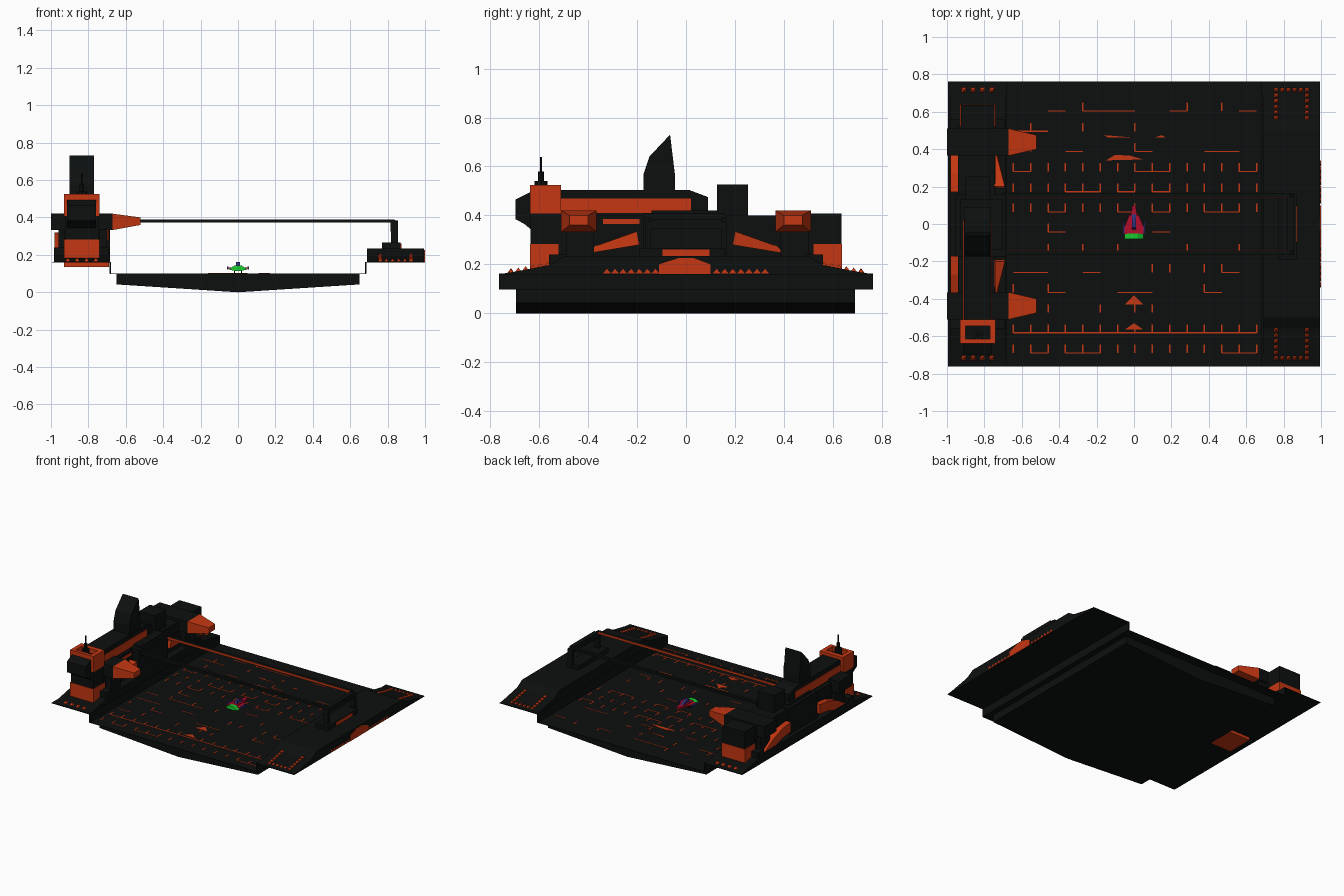
import bpy, bmesh, math, random

if "Cube" in bpy.data.objects:
    bpy.data.objects.remove(bpy.data.objects["Cube"])
random.seed(4)

def mat(name, c):
    m = bpy.data.materials.new(name)
    m.diffuse_color = (*c, 1)
    m.use_nodes = True
    m.node_tree.nodes["Principled BSDF"].inputs["Base Color"].default_value = m.diffuse_color
    return m

DARK = mat("dark", (.004, .005, .005))
RED = mat("orange_red", (.56, .038, .006))
CRIM = mat("crimson", (.45, .004, .025))
BLUE = mat("blue", (.03, .03, .2))
GREEN = mat("green", (.01, .6, .03))

def make(name, verts, faces, m):
    me = bpy.data.meshes.new(name)
    me.from_pydata(verts, [], faces)
    bm = bmesh.new()
    bm.from_mesh(me)
    bmesh.ops.recalc_face_normals(bm, faces=bm.faces)
    bm.to_mesh(me)
    bm.free()
    me.materials.append(m)
    o = bpy.data.objects.new(name, me)
    bpy.context.collection.objects.link(o)
    return o

BOXF = [(0, 1, 3, 2), (4, 6, 7, 5), (0, 4, 5, 1), (2, 3, 7, 6), (0, 2, 6, 4), (1, 5, 7, 3)]

def boxes(name, items, m):
    """several boxes (x0,x1,y0,y1,z0,z1) in one object"""
    v, f = [], []
    for x0, x1, y0, y1, z0, z1 in items:
        n = len(v)
        v += [(x, y, z) for x in (x0, x1) for y in (y0, y1) for z in (z0, z1)]
        f += [tuple(i + n for i in q) for q in BOXF]
    return make(name, v, f, m)

def box(name, x0, x1, y0, y1, z0, z1, m=DARK):
    return boxes(name, [(x0, x1, y0, y1, z0, z1)], m)

def prism(name, pts, axis, a, b, m=DARK):
    """profile in (y,z), (x,z) or (x,y) pushed along the given axis"""
    n = len(pts)
    v = []
    for t in (a, b):
        for p, q in pts:
            v.append({'x': (t, p, q), 'y': (p, t, q), 'z': (p, q, t)}[axis])
    f = [tuple(range(n)), tuple(range(n, 2 * n))]
    f += [(i, (i + 1) % n, n + (i + 1) % n, n + i) for i in range(n)]
    return make(name, v, f, m)

def frustum(name, x0, r0, x1, r1, m):
    """tapered block along x; r = (y0,y1,z0,z1)"""
    v = [(x, y, z) for x, r in ((x0, r0), (x1, r1)) for y in r[:2] for z in r[2:]]
    return make(name, v, BOXF, m)

# deck: thin landing floor over a keeled hull, stepped up to side strips
box("deck_floor", -.685, .685, -.763, .763, .097, .1)
prism("deck_hull", [(-.65, .1), (-.65, .042), (0, 0), (.65, .042), (.65, .1)], 'y', -.695, .69)
for s, n in ((-1, "left"), (1, "right")):
    box(n + "_step_wall", min(s * .68, s * .688), max(s * .68, s * .688), -.763, .763, .1, .163)
    box(n + "_side_strip", min(s * .68, s * .995), max(s * .68, s * .995), -.763, .763, .158, .163)

# deck panel lines: broken red grid
lines = []
xs = [-.645 + i * .0929 for i in range(15)]
ys = [-.69 + i * .1078 for i in range(13)]
Z = (.1, .1015)
for y in ys:
    full = abs(y + .58) < .02
    for x in xs:
        if full and x < .6:
            lines.append((x, x + .093, y - .004, y + .004, *Z))
        elif x < .6 and random.random() < .22:
            lines.append((x, x + .093, y - .003, y + .003, *Z))
        if y < -.55 or .03 < y < .3 or random.random() < .2:
            lines.append((x - .004, x + .004, y, y + .045, *Z))
boxes("deck_panel_lines", lines, RED)
for i, t in enumerate([[(-.05, -.43), (.05, -.43), (0, -.38)], [(-.05, -.565), (.05, -.565), (0, -.53)],
                       [(-.15, .34), (.05, .345), (-.02, .365), (-.1, .37)],
                       [(-.16, .475), (.0, .462), (-.14, .462)], [(.11, .462), (.17, .462), (.15, .475)]]):
    prism("deck_marking_%d" % i, t, 'z', .1, .102, RED)

# right side block with sloping ends and orange outer hatch
slope = [(-.763, .16), (-.7, .17), (-.56, .197), (-.5, .233), (.5, .233), (.56, .197), (.7, .17), (.763, .16)]
prism("right_side_block", slope, 'x', .69, .995)
prism("right_hatch", [(-.11, .16), (-.11, .2), (-.03, .226), (.03, .226), (.1, .2), (.1, .16)], 'x', .99, .999, RED)
box("gantry_foot", .77, .87, -.19, .16, .23, .265)
box("gantry_foot_plate", .87, .874, -.095, .095, .235, .26, RED)

# spikes: pyramids around the corner pads, teeth on the outer wall
def spikes(name, pts, r, h):
    v, f = [], []
    for x, y, z in pts:
        n = len(v)
        v += [(x - r, y - r, z), (x + r, y - r, z), (x + r, y + r, z), (x - r, y + r, z), (x, y, z + h)]
        f += [(n, n + 1, n + 4), (n + 1, n + 2, n + 4), (n + 2, n + 3, n + 4), (n + 3, n, n + 4), (n, n + 3, n + 2, n + 1)]
    return make(name, v, f, RED)

def pad_z(y):
    return .197 - (abs(y) - .56) * .19 - .008

for s, n in ((-1, "front"), (1, "back")):
    ring = [(.76 + i * .033, s * .715) for i in range(6)]
    for i in range(5):
        ring += [(.76, s * (.565 + i * .03)), (.925, s * (.565 + i * .03))]
    spikes(n + "_pad_spikes", [(x, y, pad_z(y)) for x, y in ring], .016, .022)
    spikes(n + "_left_spikes", [(-.91 + i * .05, s * .715, .165) for i in range(4)], .014, .02)
    for i in range(7):
        y = s * (.125 + i * .033)
        prism(n + "_wall_tooth_%d" % i, [(y - .016, .163), (y + .016, .163), (y, .182)], 'x', .99, .999, RED)

# gantry: two rails with red inner faces, posts and cross bar
for s, n in ((-1, "front"), (1, "back")):
    y0, y1 = sorted((s * .165, s * .145))
    prism(n + "_gantry_rail", [(-.7, .372), (.815, .372), (.82, .23), (.855, .23), (.855, .375), (.835, .39), (-.7, .39)],
          'y', y0, y1)
    a, b = sorted((s * .145, s * .142))
    box(n + "_rail_stripe", -.68, .82, a, b, .373, .389, RED)
box("gantry_cross_bar", .82, .855, -.145, .145, .345, .385)

# left building base
prism("left_base", [(p, min(q, .215)) for p, q in slope], 'x', -.985, -.685)
box("left_under_hatch", -.93, -.69, -.1, .1, .136, .17, RED)
box("left_lower_body", -.93, -.74, -.52, .52, .2, .33)
box("left_upper_body", -.94, -.745, -.51, .52, .31, .4)
box("left_control_block", -.955, -.685, -.175, .16, .21, .41)
box("left_control_roof", -.93, -.7, -.14, .13, .41, .42)
box("left_body_stripe", -.745, -.741, -.34, -.19, .365, .385, RED)

# side towers and tapered pods, front and back
for s, n in ((-1, "front"), (1, "back")):
    Y = lambda a, b: tuple(sorted((s * a, s * b)))
    box(n + "_tower_base", -.93, -.74, *Y(.5, .638), .163, .283, RED)
    box(n + "_tower_base_side", -.985, -.69, *Y(.49, .56), .163, .24)
    box(n + "_tower", -.925, -.745, *Y(.5, .635), .283, .408)
    y = Y(.365, .51)
    box(n + "_pod_body", -1, -.67, *y, .333, .42)
    box(n + "_pod_leg", -.96, -.7, y[0] + .02, y[1] - .01, .2, .333)
    frustum(n + "_pod_nose", -.67, (*y, .333, .42), -.52, (y[0] + .035, y[1] - .035, .36, .4), RED)
    # slanted orange buttresses, inner and outer
    v = [(-.735, s * .4, .245), (-.69, s * .19, .28), (-.69, s * .2, .335), (-.735, s * .37, .275),
         (-.75, s * .4, .245), (-.75, s * .19, .28), (-.75, s * .2, .335), (-.75, s * .37, .275)]
    q = [(0, 1, 2, 3), (4, 7, 6, 5), (0, 4, 5, 1), (1, 5, 6, 2), (2, 6, 7, 3), (3, 7, 4, 0)]
    make(n + "_inner_buttress", v, q, RED)
    prism(n + "_outer_buttress", [(s * .17, .25), (s * .17, .32), (s * .27, .31), (s * .38, .27), (s * .5, .2),
                                  (s * .38, .2), (s * .28, .235)], 'x', -.98, -.93, RED)

# front tower head: open orange box, chamfered dark nose, antenna
boxes("tower_head", [(-.93, -.74, -.638, -.615, .408, .525), (-.93, -.74, -.545, -.51, .408, .525),
                     (-.93, -.9, -.615, -.545, .408, .525), (-.77, -.74, -.615, -.545, .408, .525)], RED)
box("tower_head_floor", -.9, -.77, -.615, -.545, .41, .49)
prism("tower_nose", [(-.63, .34), (-.66, .365), (-.697, .385), (-.697, .465), (-.63, .498)], 'x', -.915, -.76)
for n, r, z0, z1 in (("base", .026, .49, .54), ("collar", .012, .54, .58), ("mast", .004, .58, .638)):
    bpy.ops.mesh.primitive_cylinder_add(vertices=8, radius=r, depth=z1 - z0, location=(-.835, -.592, (z0 + z1) / 2))
    o = bpy.context.object
    o.name = "antenna_" + n
    o.data.materials.append(DARK)

# upper works: long hall with orange band, fin and rear block
prism("upper_hall", [(-.51, .395), (-.51, .503), (.015, .503), (.09, .475), (.09, .395)], 'x', -.91, -.765)
for x in (-.91, -.765):
    box("hall_band", x - .004, x + .004, -.51, .02, .41, .47, RED)
prism("fin", [(-.173, .49), (-.173, .57), (-.15, .64), (-.065, .73), (-.045, .565), (-.045, .49)], 'x', -.9, -.77)
box("rear_block", -.9, -.77, .127, .253, .395, .527)

# small parked craft
frustum_z = [(-.008, .1), (.008, .1), (.022, .02), (.022, -.05), (-.022, -.05), (-.022, .02)]
prism("craft_body", frustum_z, 'z', .122, .14, CRIM)
prism("craft_canopy", [(-.03, .14), (.05, .14), (.01, .162), (-.02, .162)], 'x', -.01, .01, BLUE)
for s in (-1, 1):
    prism("craft_wing", [(s * .02, .06), (s * .058, -.03), (s * .055, -.055), (s * .02, -.05)], 'z', .126, .133, CRIM)
    box("craft_wing_tip", *sorted((s * .05, s * .06)), -.05, .01, .123, .138, BLUE)
    box("craft_leg", *sorted((s * .015, s * .022)), -.02, -.01, .1, .124)
prism("craft_engines", [(-.05, .122), (-.02, .115), (.02, .115), (.05, .122), (.02, .142), (-.02, .142)], 'y', -.08, -.05, GREEN)
